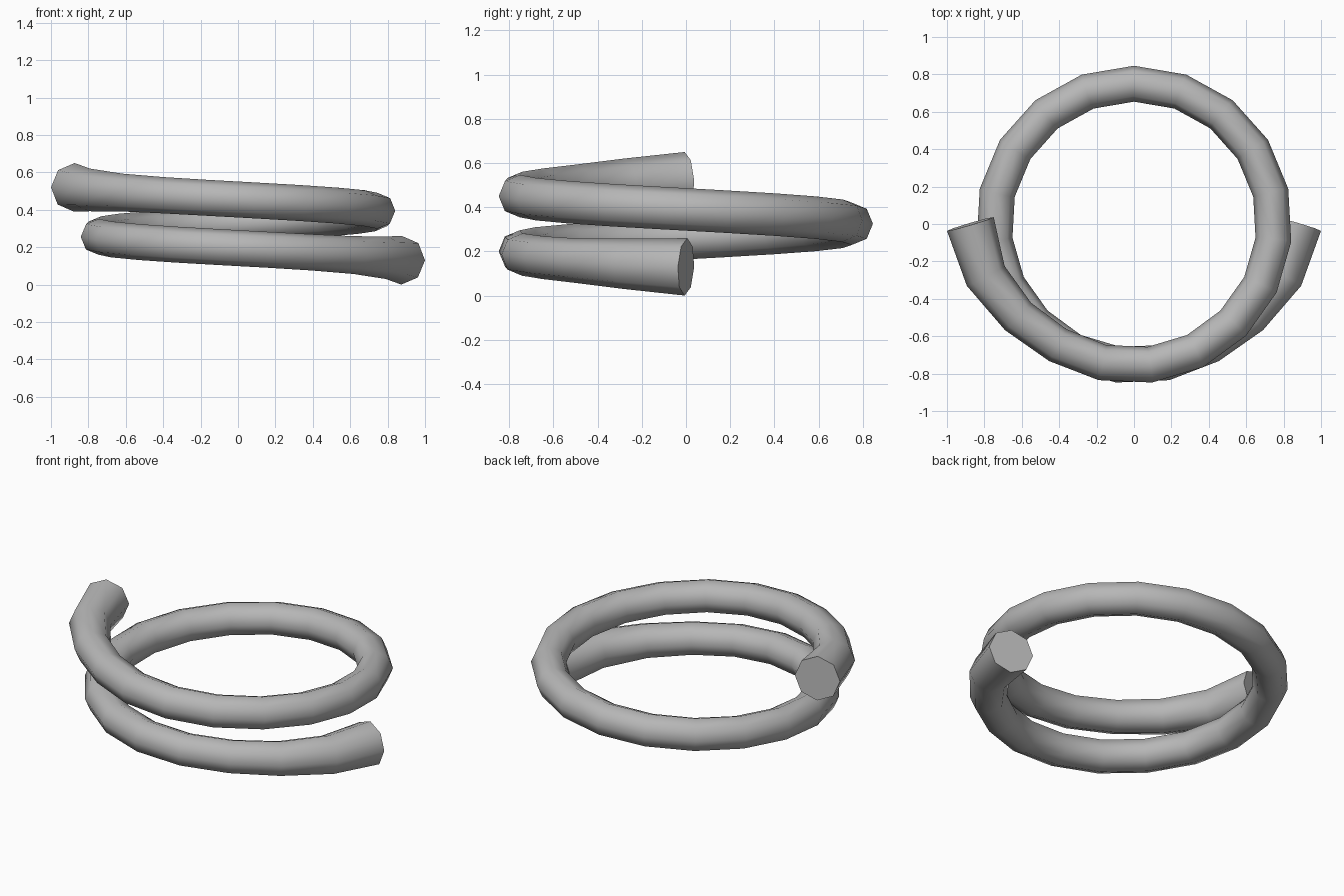
import bpy, bmesh, math
from mathutils import Vector

if "Cube" in bpy.data.objects:
    bpy.data.objects.remove(bpy.data.objects["Cube"])

SEGMENTS, SIDES = 28, 8
# flared ends: distance from axis and tube radius for the outermost rings
path_r = [0.875, 0.84, 0.793, 0.765, 0.76, 0.757, 0.754]
tube_r = [0.13, 0.114, 0.101, 0.097, 0.096, 0.096, 0.096]

# coil centre line: one and a half turns, rising steadily
points, radii = [], []
for i in range(SEGMENTS + 1):
    k = min(i, SEGMENTS - i)
    r = path_r[k] if k < 7 else 0.75
    radii.append(tube_r[k] if k < 7 else 0.096)
    a = -3 * math.pi * i / SEGMENTS
    points.append(Vector((r * math.cos(a), r * math.sin(a), 0.13 + 0.39 * i / SEGMENTS)))

# octagonal rings set square to the path
bm = bmesh.new()
rings = []
for i, p in enumerate(points):
    before = (p - points[i - 1]).normalized() if i > 0 else Vector()
    after = (points[i + 1] - p).normalized() if i < SEGMENTS else Vector()
    tangent = (before + after).normalized()
    side = tangent.cross(Vector((0, 0, 1))).normalized()
    up = side.cross(tangent)
    ring = []
    for j in range(SIDES):
        t = 2 * math.pi * j / SIDES
        ring.append(bm.verts.new(p + radii[i] * (math.cos(t) * side + math.sin(t) * up)))
    rings.append(ring)

# tube walls and flat end caps
for a, b in zip(rings, rings[1:]):
    for j in range(SIDES):
        n = (j + 1) % SIDES
        bm.faces.new((a[j], a[n], b[n], b[j]))
bm.faces.new(rings[0])
bm.faces.new(rings[-1])
bmesh.ops.recalc_face_normals(bm, faces=bm.faces)

mesh = bpy.data.meshes.new("coil_ring")
bm.to_mesh(mesh)
bm.free()
coil = bpy.data.objects.new("coil_ring", mesh)
bpy.context.collection.objects.link(coil)

# darker grey metal
grey = bpy.data.materials.new("dark_grey")
grey.diffuse_color = (0.47, 0.47, 0.47, 1)
grey.use_nodes = True
grey.node_tree.nodes["Principled BSDF"].inputs["Base Color"].default_value = grey.diffuse_color
mesh.materials.append(grey)

bpy.context.view_layer.objects.active = coil
coil.select_set(True)
bpy.ops.object.shade_smooth_by_angle(angle=math.radians(60))
